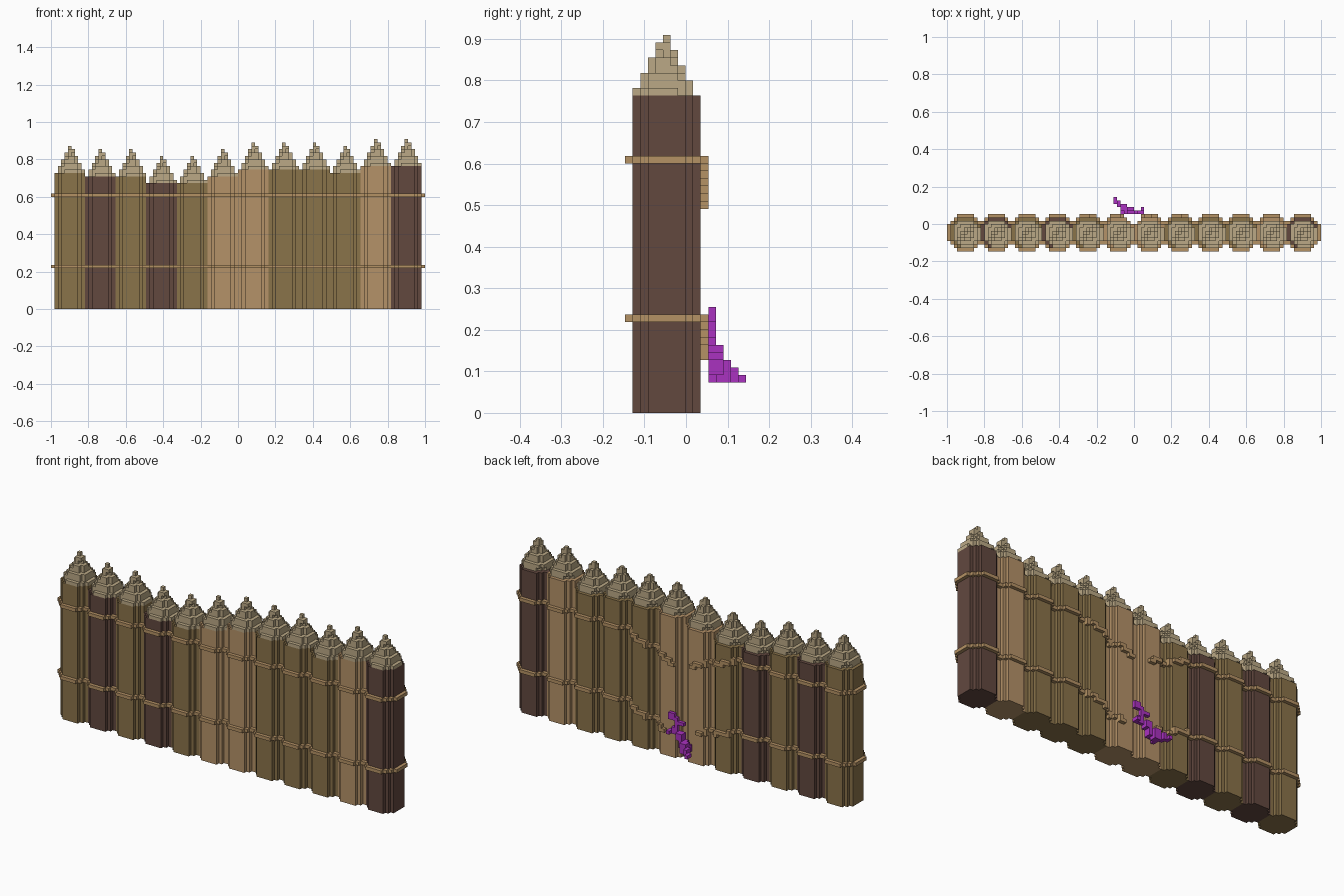
import bpy, bmesh

old = bpy.data.objects.get("Cube")
if old:
    bpy.data.objects.remove(old, do_unlink=True)

U = 2 / 110          # one block
MID_Y = -2.55        # wall centre line, in blocks


def material(name, rgb):
    col = [((c / 255 + 0.055) / 1.055) ** 2.4 for c in rgb] + [1]
    m = bpy.data.materials.new(name)
    m.use_nodes = True
    m.diffuse_color = col
    bsdf = next(n for n in m.node_tree.nodes if n.type == 'BSDF_PRINCIPLED')
    bsdf.inputs["Base Color"].default_value = col
    bsdf.inputs["Roughness"].default_value = 0.9
    return m


olive = material("olive_wood", (138, 115, 74))
dark = material("dark_wood", (98, 72, 63))
tan = material("tan_wood", (181, 146, 104))
pale = material("pale_cut_wood", (187, 169, 134))
rope = material("rope_tan", (181, 146, 101))
purple = material("purple_growth", (170, 50, 192))


def outline(xm, xp, ym, yp, cut, back_cut):
    """Stepped round outline, counter-clockwise from the +x side."""
    pts = []
    quads = ((1, 1, xp, yp, back_cut), (-1, 1, xm, yp, back_cut),
             (-1, -1, xm, ym, cut), (1, -1, xp, ym, cut))
    for sx, sy, ex, ey, n in quads:
        q = []
        for k in range(n + 1):
            if k:
                q.append((sx * (ex - k), sy * (ey - n + k - 1)))
            q.append((sx * (ex - k), sy * (ey - n + k)))
        pts += q if sx * sy > 0 else q[::-1]
    return pts


def prism(bm, pts, cx, z0, z1):
    low = [bm.verts.new(((cx + x) * U, (MID_Y + y) * U, z0 * U)) for x, y in pts]
    top = [bm.verts.new((v.co.x, v.co.y, z1 * U)) for v in low]
    bm.faces.new(low[::-1])
    bm.faces.new(top)
    for i in range(len(pts)):
        j = (i + 1) % len(pts)
        bm.faces.new((low[i], low[j], top[j], top[i]))


def box(bm, x0, x1, y0, y1, z0, z1):
    prism(bm, [(x0, y0), (x1, y0), (x1, y1), (x0, y1)], 0, z0, z1)


def finish(bm, name, mat):
    me = bpy.data.meshes.new(name)
    bm.to_mesh(me)
    bm.free()
    me.materials.append(mat)
    ob = bpy.data.objects.new(name, me)
    bpy.context.collection.objects.link(ob)


# Posts with stepped, slightly lopsided sharpened tips
heights = [40, 39, 39, 37, 37, 39, 41, 41, 41, 40, 42, 42]
woods = [olive, dark, olive, dark, olive, tan, tan, olive, olive, olive, tan, dark]
centres = [9 * i - 49.5 for i in range(12)]
for i, (cx, h, wood) in enumerate(zip(centres, heights, woods)):
    bm = bmesh.new()
    prism(bm, outline(4.5, 4.5, 4.5, 4.5, 2, 2), cx, 0, h)
    finish(bm, f"post_{i + 1}", wood)
    bm = bmesh.new()
    for k in range(8):
        wide = (8 - k) // 2 + 0.5
        slim = (7 - k) // 2 + 0.5
        cut = 2 if wide > 4 else 1 if slim > 1 else 0
        prism(bm, outline(slim, wide, wide, slim, cut, cut), cx, h + k, h + k + 1)
    finish(bm, f"post_tip_{i + 1}", pale)

# Rope bands: whole rings, but only the front half on the four middle posts
for name, z in (("lower", 12), ("upper", 33)):
    bm = bmesh.new()
    for i, cx in enumerate(centres):
        if 4 <= i <= 7:
            pts = outline(5.5, 5.5, 5.5, 0, 3, 0)
        else:
            pts = outline(5.5, 5.5, 5.5, 5.5, 3, 3)
        prism(bm, pts, cx, z, z + 1)
    finish(bm, f"{name}_rope", rope)


# Snapped rope ends sagging across the back of the middle posts
def sagging_rope(name, side, z, end, drop):
    bm = bmesh.new()
    start, last = 18, z
    for c in range(start, end - 1, -1):
        level = z - round(drop * (start - c) / (start - end))
        d = abs(c % 9 - 4)
        surface = 4.5 - max(0, d - 2)
        x0, x1 = sorted((side * c, side * (c + 1)))
        box(bm, x0, x1, surface - 0.5, surface + 1, level, last + 1)
        last = level
    finish(bm, name, rope)


sagging_rope("upper_rope_end_left", 1, 33, 2, 6)
sagging_rope("upper_rope_end_right", -1, 33, 3, 5)
sagging_rope("lower_rope_end_left", 1, 12, 5, 5)
sagging_rope("lower_rope_end_right", -1, 12, 5, 3)

# Twisting purple growth on the back: x range, outward range, height range
bm = bmesh.new()
for x0, x1, j0, j1, z0, z1 in (
        (1, 3, 0, 1, 12, 14), (0, 1, 0, 1, 10, 13), (-2, 0, 0, 1, 11, 12),
        (0, 2, 0, 1, 8, 10), (2, 3, 0, 2, 8, 9), (-2, 0, 0, 2, 7, 9),
        (-3, -1, 0, 2, 5, 7), (-4, -2, 1, 3, 4, 7), (-5, -4, 2, 4, 4, 6),
        (-6, -5, 3, 5, 4, 5), (-4, -3, 0, 1, 4, 6)):
    box(bm, x0, x1, 5.5 + j0, 5.5 + j1, z0, z1)
finish(bm, "purple_growth", purple)
